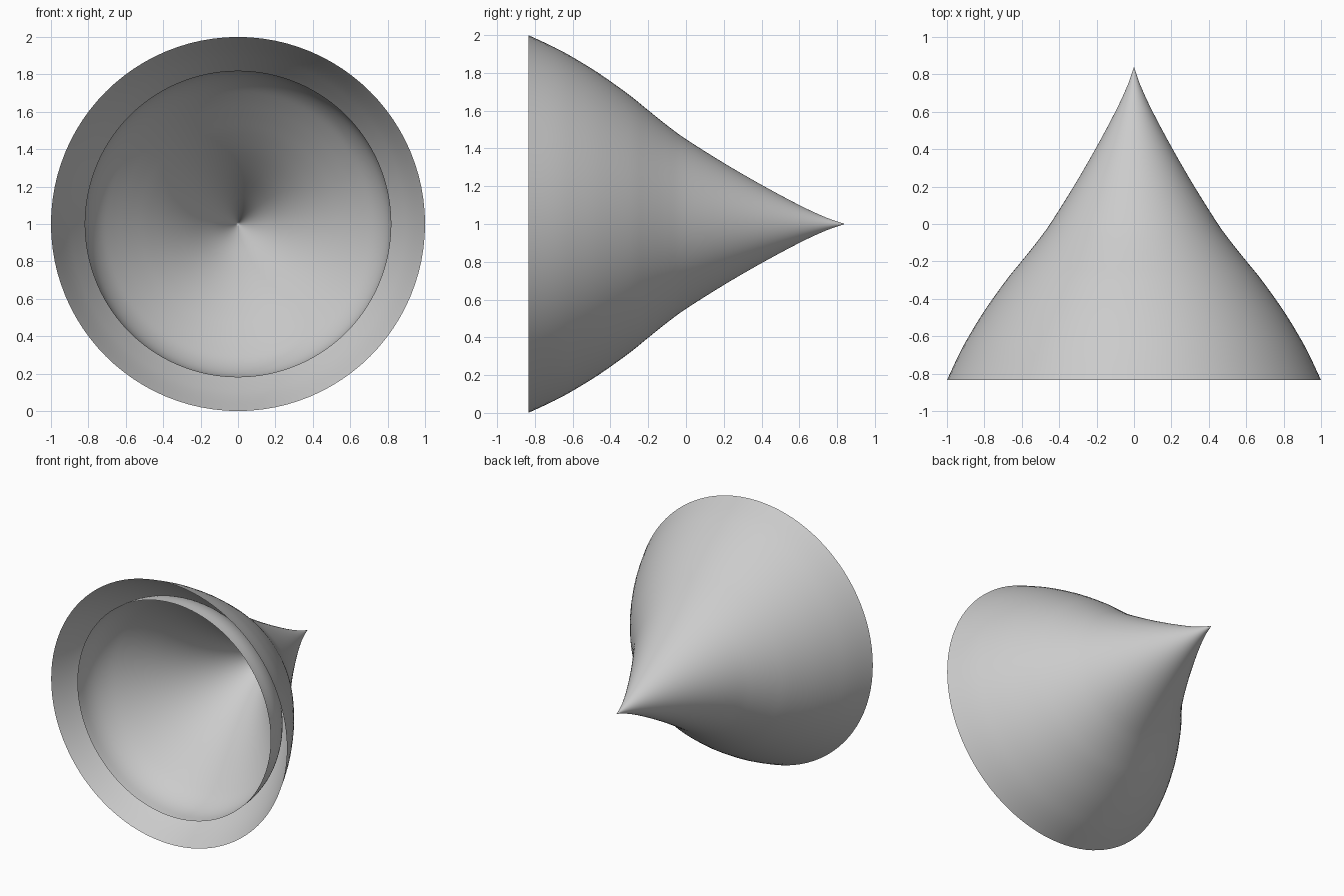
import bpy, bmesh
from math import sin, cos, pi
from mathutils import Vector

if "Cube" in bpy.data.objects:
    bpy.data.objects.remove(bpy.data.objects["Cube"])

SIDES, STEPS = 96, 4


def smooth_profile(pts):
    """Catmull-Rom curve through (y, radius) points."""
    p = [Vector(a) for a in pts]
    p = [2 * p[0] - p[1]] + p + [2 * p[-1] - p[-2]]
    out = []
    for a, b, c, d in zip(p, p[1:], p[2:], p[3:]):
        for k in range(STEPS):
            t = k / STEPS
            out.append(0.5 * (2 * b + (c - a) * t + (2 * a - 5 * b + 4 * c - d) * t**2
                              + (3 * b - a - 3 * c + d) * t**3))
    return out


def spun_shell(name, pts):
    """Open shell turned about the y axis at z = 1, closed to a point at the last entry."""
    bm = bmesh.new()
    rings = [[bm.verts.new((r * cos(2 * pi * i / SIDES), y, 1 + r * sin(2 * pi * i / SIDES)))
              for i in range(SIDES)] for y, r in smooth_profile(pts)]
    tip = bm.verts.new((0, pts[-1][0], 1))
    for i in range(SIDES):
        j = (i + 1) % SIDES
        for a, b in zip(rings, rings[1:]):
            bm.faces.new((a[i], b[i], b[j], a[j]))
        bm.faces.new((rings[-1][i], tip, rings[-1][j]))
    for f in bm.faces:
        f.smooth = True
        f.normal_update()
        c = f.calc_center_median()
        if f.normal.dot(Vector((c.x, 0, c.z - 1))) < 0:
            f.normal_flip()
    mesh = bpy.data.meshes.new(name)
    bm.to_mesh(mesh)
    bm.free()
    obj = bpy.data.objects.new(name, mesh)
    bpy.context.collection.objects.link(obj)
    return obj


# Outer bell with a flared open mouth and a pointed back
spun_shell("outer_bell", [
    (-0.835, 1.0), (-0.7, 0.937), (-0.6, 0.883), (-0.46, 0.797), (-0.3, 0.683),
    (-0.2, 0.602), (-0.1, 0.522), (0, 0.449), (0.2, 0.323), (0.4, 0.207),
    (0.6, 0.1), (0.74, 0.035), (0.84, 0)])

# Smaller cup floating inside the mouth: steep rim, cone-shaped centre
spun_shell("inner_cup", [
    (-0.775, 0.82), (-0.68, 0.812), (-0.6, 0.788), (-0.52, 0.742), (-0.44, 0.673),
    (-0.34, 0.577), (-0.24, 0.48), (-0.13, 0.38), (-0.01, 0.282), (0.11, 0.195),
    (0.24, 0.109), (0.36, 0.045), (0.47, 0)])
